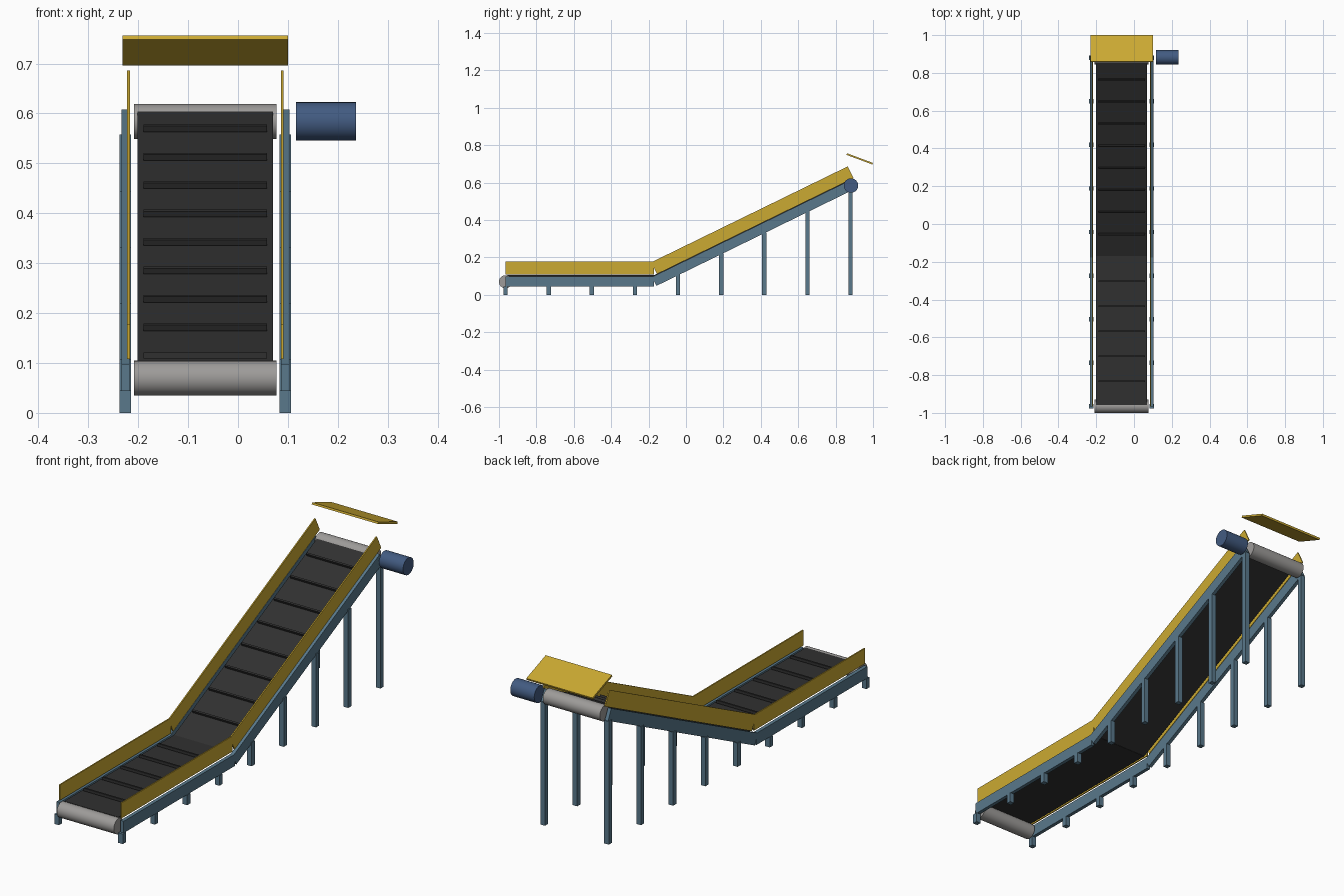
import bpy
from math import pi, atan2, sin, cos, hypot, radians

if "Cube" in bpy.data.objects:
    bpy.data.objects.remove(bpy.data.objects["Cube"])

CX = -0.0655                                  # centre line of the conveyor
PATH = [(-0.965, 0.0715), (-0.17, 0.0715), (0.88, 0.584)]   # (y, z)


def material(name, rgb):
    m = bpy.data.materials.new(name)
    m.diffuse_color = (*rgb, 1)
    m.use_nodes = True
    m.node_tree.nodes["Principled BSDF"].inputs["Base Color"].default_value = m.diffuse_color
    return m


STEEL = material("blue_steel", (0.10, 0.19, 0.26))
YELLOW = material("yellow_paint", (0.60, 0.40, 0.032))
RUBBER = material("belt_rubber", (0.03, 0.03, 0.03))
MOTOR = material("motor_blue", (0.055, 0.105, 0.22))
ROLLER = material("roller_grey", (0.34, 0.33, 0.32))


def box(name, loc, size, tilt, mat):
    bpy.ops.mesh.primitive_cube_add(size=1, location=loc, rotation=(tilt, 0, 0))
    o = bpy.context.object
    o.name = name
    o.scale = size
    o.data.materials.append(mat)


def drum(name, loc, radius, length, mat):
    bpy.ops.mesh.primitive_cylinder_add(vertices=32, radius=radius, depth=length,
                                        location=loc, rotation=(0, pi / 2, 0))
    o = bpy.context.object
    o.name = name
    bpy.ops.object.shade_smooth_by_angle()
    o.data.materials.append(mat)


# belt, side rails, guards and cleats for the flat and the inclined section
# (shift moves the belt along its run, so it stops short of the outer roller ends)
for part, (y0, z0), (y1, z1), cleats, shift in (("flat", *PATH[:2], 6, 0.004),
                                                ("incline", *PATH[1:], 9, -0.006)):
    tilt, length = atan2(z1 - z0, y1 - y0), hypot(y1 - y0, z1 - z0)
    ym, zm = (y0 + y1) / 2, (z0 + z1) / 2
    box(f"{part}_belt", (CX, ym + shift * cos(tilt), zm + 0.0305 + shift * sin(tilt)),
        (0.271, length - 2 * abs(shift), 0.006), tilt, RUBBER)
    for side, s in (("left", -1), ("right", 1)):
        box(f"{part}_{side}_rail", (CX + s * 0.16, ym, zm),
            (0.0165, length, 0.053), tilt, STEEL)
        box(f"{part}_{side}_guard", (CX + s * 0.154, ym, zm + 0.071),
            (0.0055, length, 0.07), tilt, YELLOW)
    for i in range(1, cleats):
        f = i / cleats
        box(f"{part}_cleat_{i}", (CX, y0 + f * (y1 - y0), z0 + f * (z1 - z0) + 0.0435),
            (0.247, 0.008, 0.0125), tilt, RUBBER)

# support legs, reaching up to the underside of the rails
for i in range(9):
    y = -0.965 + i * 1.845 / 8
    top = 0.045 + max(0, y + 0.17) * 0.5125 / 1.05
    for side, s in (("left", -1), ("right", 1)):
        box(f"{side}_leg_{i + 1}", (CX + s * 0.16, y, top / 2),
            (0.023, 0.023, top), 0, STEEL)

# end rollers and drive motor
drum("tail_roller", (CX, -0.965, 0.0695), 0.035, 0.286, ROLLER)
drum("head_roller", (CX, 0.88, 0.584), 0.035, 0.286, ROLLER)
drum("drive_motor", (0.1765, 0.882, 0.584), 0.0385, 0.12, MOTOR)

# tilted discharge plate above the head end
box("discharge_plate", (CX, 0.929, 0.7265), (0.332, 0.148, 0.009), radians(-20.5), YELLOW)
